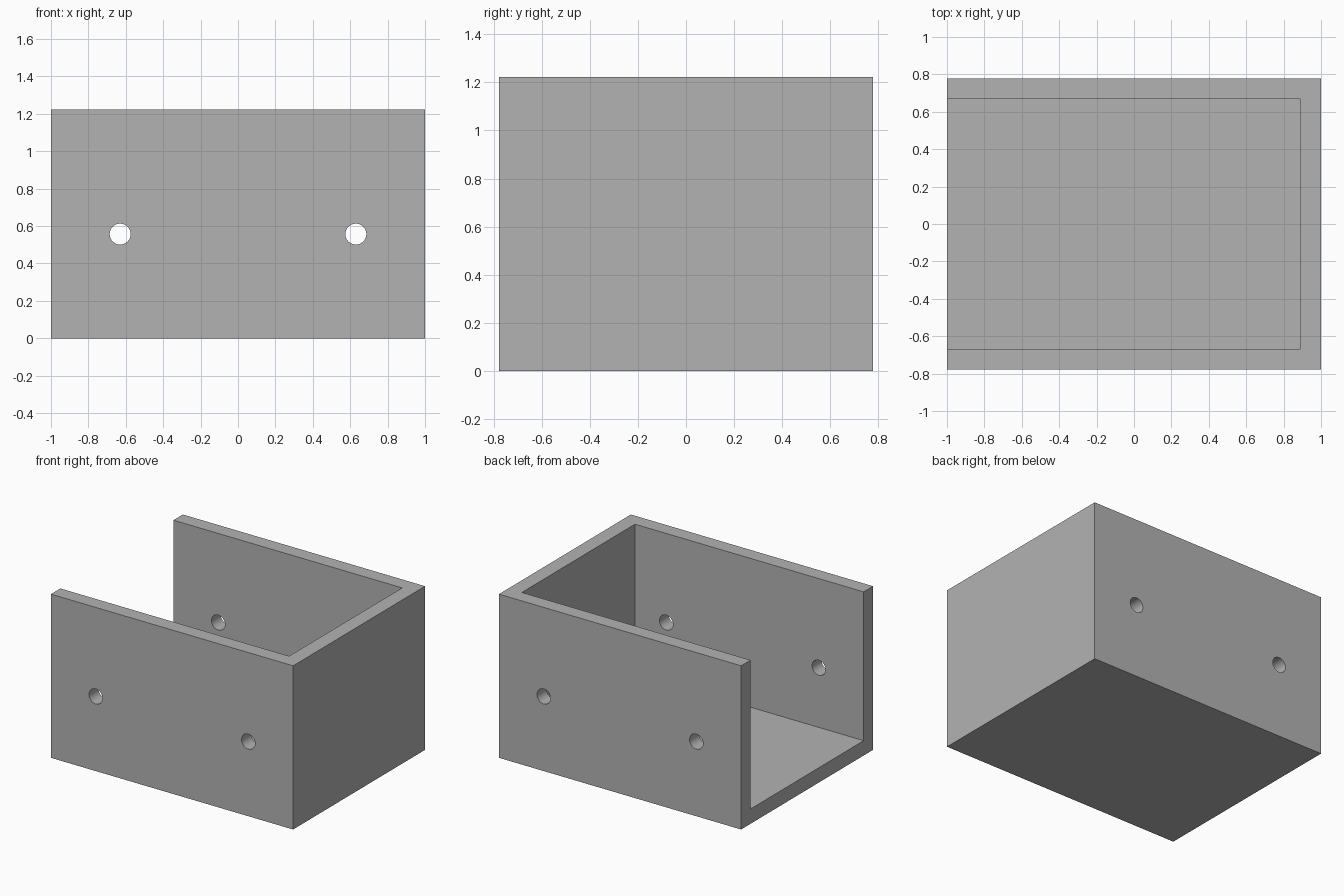
import bpy
import math

if "Cube" in bpy.data.objects:
    bpy.data.objects.remove(bpy.data.objects["Cube"], do_unlink=True)

LENGTH, WIDTH, HEIGHT = 2.0, 1.556, 1.222
WALL = 0.111
HOLE_X, HOLE_Z, HOLE_RADIUS = 0.63, 0.557, 0.056

grey = bpy.data.materials.new("plain grey")
grey.use_nodes = True
colour = (0.45, 0.45, 0.45, 1)
grey.diffuse_color = colour
grey.node_tree.nodes["Principled BSDF"].inputs["Base Color"].default_value = colour


def box(name, low, high):
    """Box between two opposite corners."""
    centre = [(a + b) / 2 for a, b in zip(low, high)]
    bpy.ops.mesh.primitive_cube_add(size=1, location=centre)
    obj = bpy.context.object
    obj.name = name
    obj.scale = [b - a for a, b in zip(low, high)]
    bpy.ops.object.transform_apply(location=True, rotation=False, scale=True)
    obj.data.materials.append(grey)
    return obj


def cut(target, cutter):
    """Subtract the cutter and discard it."""
    cutter.hide_render = True
    mod = target.modifiers.new("cut", 'BOOLEAN')
    mod.operation = 'DIFFERENCE'
    mod.solver = 'EXACT'
    mod.object = cutter
    bpy.context.view_layer.objects.active = target
    bpy.ops.object.modifier_apply(modifier=mod.name)
    bpy.data.objects.remove(cutter, do_unlink=True)


# Outer block of the bracket
bracket = box("open_ended_bracket",
              (-LENGTH / 2, -WIDTH / 2, 0), (LENGTH / 2, WIDTH / 2, HEIGHT))

# Cavity, open at the top and at the -x end
cavity = box("cavity_cutter",
             (-LENGTH, -WIDTH / 2 + WALL, WALL),
             (LENGTH / 2 - WALL, WIDTH / 2 - WALL, HEIGHT * 2))
cut(bracket, cavity)

# Screw holes through both long walls
for side in (-1, 1):
    bpy.ops.mesh.primitive_cylinder_add(
        vertices=48, radius=HOLE_RADIUS, depth=WIDTH * 2,
        location=(side * HOLE_X, 0, HOLE_Z), rotation=(math.pi / 2, 0, 0))
    hole = bpy.context.object
    hole.name = "hole_cutter"
    hole.data.materials.append(grey)
    cut(bracket, hole)

# Smooth hole walls, crisp edges elsewhere
bpy.ops.object.select_all(action='DESELECT')
bracket.select_set(True)
bpy.context.view_layer.objects.active = bracket
bpy.ops.object.shade_smooth_by_angle(angle=math.radians(30))
